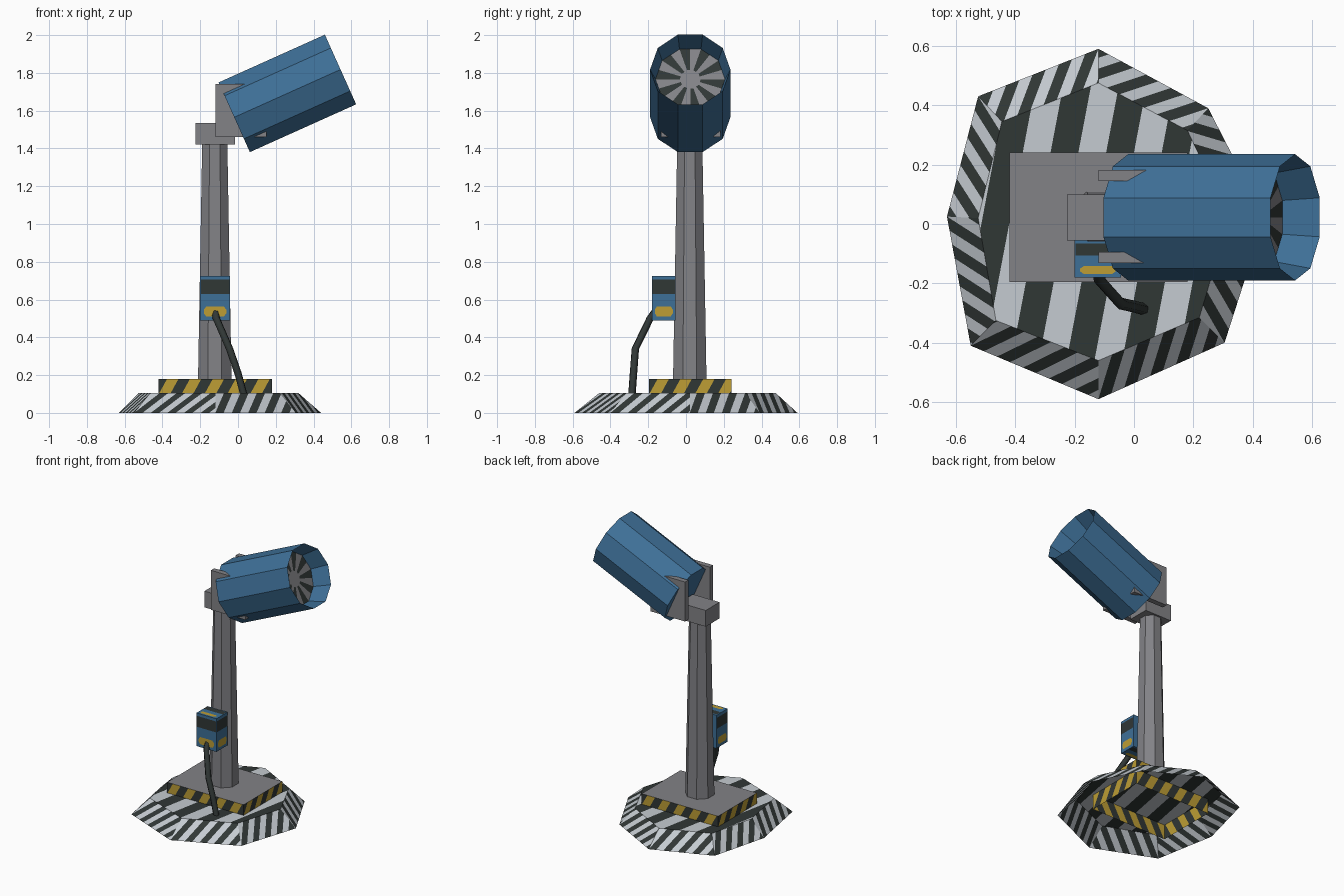
import bpy, bmesh, math
from mathutils import Vector, Matrix

if "Cube" in bpy.data.objects:
    bpy.data.objects.remove(bpy.data.objects["Cube"])

def material(name, rgb):
    m = bpy.data.materials.new(name)
    m.diffuse_color = (*rgb, 1)
    m.use_nodes = True
    m.node_tree.nodes["Principled BSDF"].inputs["Base Color"].default_value = m.diffuse_color
    return m

BLUE = material("blue paint", (0.048, 0.160, 0.310))
GREY = material("grey metal", (0.225, 0.225, 0.240))
WHITE = material("white stripe", (0.56, 0.60, 0.64))
DARK = material("dark rubber", (0.030, 0.038, 0.036))
YELLOW = material("warning yellow", (0.51, 0.34, 0.035))

def build(name, polys, mats):
    """polys: list of (points, material slot)."""
    bm = bmesh.new()
    for pts, slot in polys:
        f = bm.faces.new([bm.verts.new(p) for p in pts])
        f.material_index = slot
    bmesh.ops.remove_doubles(bm, verts=bm.verts[:], dist=1e-5)
    me = bpy.data.meshes.new(name)
    bm.to_mesh(me)
    bm.free()
    for m in mats:
        me.materials.append(m)
    ob = bpy.data.objects.new(name, me)
    bpy.context.collection.objects.link(ob)
    return ob

def striped(pts, normal, width, origin):
    """Cut one polygon into parallel bands with alternating slots 0 / 1."""
    pts = [Vector(p) for p in pts]
    n, o = Vector(normal).normalized(), Vector(origin)
    bm = bmesh.new()
    bm.faces.new([bm.verts.new(p) for p in pts])
    d = [(p - o).dot(n) / width for p in pts]
    for k in range(math.ceil(min(d)), math.floor(max(d)) + 1):
        bmesh.ops.bisect_plane(bm, geom=bm.verts[:] + bm.edges[:] + bm.faces[:],
                               plane_co=o + n * k * width, plane_no=n, dist=1e-6)
    out = [([v.co.copy() for v in f.verts],
            math.floor((f.calc_center_median() - o).dot(n) / width) % 2) for f in bm.faces]
    bm.free()
    return out

def box(name, lo, hi, mat):
    (a, b, c), (d, e, f) = lo, hi
    p = [Vector((x, y, z)) for z in (c, f) for x, y in ((a, b), (d, b), (d, e), (a, e))]
    quads = [(3, 2, 1, 0), (4, 5, 6, 7)] + [(i, (i + 1) % 4, (i + 1) % 4 + 4, i + 4) for i in range(4)]
    return build(name, [([p[i] for i in q], 0) for q in quads], [mat])

def loft(rings, slot=0):
    n = len(rings[0])
    return [([a[i], a[(i + 1) % n], b[(i + 1) % n], b[i]], slot)
            for a, b in zip(rings, rings[1:]) for i in range(n)]

# Striped ground skirt, open underneath
outer = [(-.12, -.59), (.305, -.4), (.44, .02), (.25, .39), (-.12, .59), (-.525, .43), (-.63, .025), (-.55, -.41)]
inner = [(-.12, -.46), (.22, -.315), (.32, .02), (.18, .315), (-.12, .475), (-.445, .345), (-.525, .02), (-.465, -.325)]
polys = striped([(x, y, .105) for x, y in inner], (1, -.19, 0), .092, (-.015, -.33, 0))
for i in range(8):
    j = (i + 1) % 8
    a, b = Vector((*outer[i], 0)), Vector((*outer[j], 0))
    c, d = Vector((*inner[j], .105)), Vector((*inner[i], .105))
    t = (b - a).normalized()
    s = ((c + d - a - b) / 2)
    s = (s - t * s.dot(t)).normalized()
    polys += striped([a, b, c, d], t - s * .65, .04, a)
build("ground_skirt", polys, [DARK, WHITE])

# Foot plate with hazard edge, open underneath
x0, x1, y0, y1, top = -.42, .18, -.195, .24, .18
corner = [Vector(p) for p in ((x0, y0, 0), (x1, y0, 0), (x1, y1, 0), (x0, y1, 0))]
up = Vector((0, 0, top))
polys = [([c + up for c in corner], 2)]
for i in range(4):
    a, b = corner[i], corner[(i + 1) % 4]
    t = (b - a).normalized()
    polys += striped([a, b, b + up, a + up], t - Vector((0, 0, .55)), .053, a + up * .55)
build("foot_plate", polys, [YELLOW, DARK, GREY])

# Tapered eight-sided post and its cap block
def octagon(z, r):
    return [Vector((-.123 + r * math.cos(math.radians(22.5 + 45 * i)),
                    .02 + r * math.sin(math.radians(22.5 + 45 * i)), z)) for i in range(8)]
post = [octagon(.17, .096), octagon(1.43, .072)]
build("post", loft(post) + [(post[1], 0), (post[0][::-1], 0)], [GREY])
box("post_cap", (-.225, -.055, 1.42), (-.015, .1, 1.535), GREY)

# Yoke side plates
for name, ya in (("yoke_front", -.132), ("yoke_back", .145)):
    box(name, (-.12, ya, 1.46), (.15, ya + .037, 1.74), GREY)

# Tilted lamp housing: ten-sided tube with recessed lens
CY, TILT, LENGTH = .0225, math.radians(24.2), .617
place = Matrix.Translation((-.02, CY, 1.565)) @ Matrix.Rotation(-TILT, 4, 'Y')
def ring(x, r, n=10):
    # points on a ten-sided outline; n = 20 adds edge midpoints
    pts = []
    for i in range(n):
        a = 2 * math.pi * i / n
        k = r if (n == 10 or i % 2 == 0) else r * math.cos(math.pi / 10)
        pts.append(place @ Vector((x, k * math.cos(a), k * math.sin(a))))
    return pts
DEPTH = LENGTH - .127
rings = [ring(0, .2125), ring(LENGTH, .2125), ring(DEPTH, .184)]
build("lamp_housing", loft(rings) + [(rings[0][::-1], 0)], [BLUE])

# Lens with alternating dark spokes
mid, rim = ring(DEPTH + .001, .055, 20), ring(DEPTH + .001, .184, 20)
polys = [(mid, 0)] + [([mid[i], rim[i], rim[(i + 1) % 20], mid[(i + 1) % 20]], i % 2) for i in range(20)]
build("lens", polys, [GREY, DARK])

# Control box with dark band and yellow panel on each visible side
lo, hi = Vector((-.2, -.18, .49)), Vector((-.043, -.055, .725))
box("control_box", lo, hi, BLUE)
centre, half = (lo + hi) / 2, (hi - lo) / 2
X, Y, Z = Vector((1, 0, 0)), Vector((0, 1, 0)), Vector((0, 0, 1))
band = [(-.96, .18), (.96, .18), (.96, .84), (-.96, .84)]
panel = [(-.6, -.82), (.6, -.82), (.76, -.68), (.76, -.52), (.6, -.38),
         (-.6, -.38), (-.76, -.52), (-.76, -.68)]
polys = []
for u, v in ((X, Z), (Y, Z), (-Y, Z), (X, Y), (-X, Y)):
    n = u.cross(v)
    for shape, slot in ((band, 0), (panel, 1)):
        pts = []
        for a, b in shape:
            d = u * a + v * b + n
            pts.append(centre + Vector([d[k] * half[k] for k in range(3)]) + n * .002)
        polys.append((pts, slot))
build("control_box_markings", polys, [DARK, YELLOW])

# Power cable
cu = bpy.data.curves.new("power_cable", 'CURVE')
cu.dimensions = '3D'
cu.bevel_depth, cu.bevel_resolution, cu.use_fill_caps = .02, 1, True
path = [(-.12, -.165, .535), (-.115, -.19, .5), (-.045, -.268, .34), (.0, -.278, .21), (.03, -.286, .1)]
sp = cu.splines.new('POLY')
sp.points.add(len(path) - 1)
for p, co in zip(sp.points, path):
    p.co = (*co, 1)
cu.materials.append(DARK)
bpy.context.collection.objects.link(bpy.data.objects.new("power_cable", cu))
